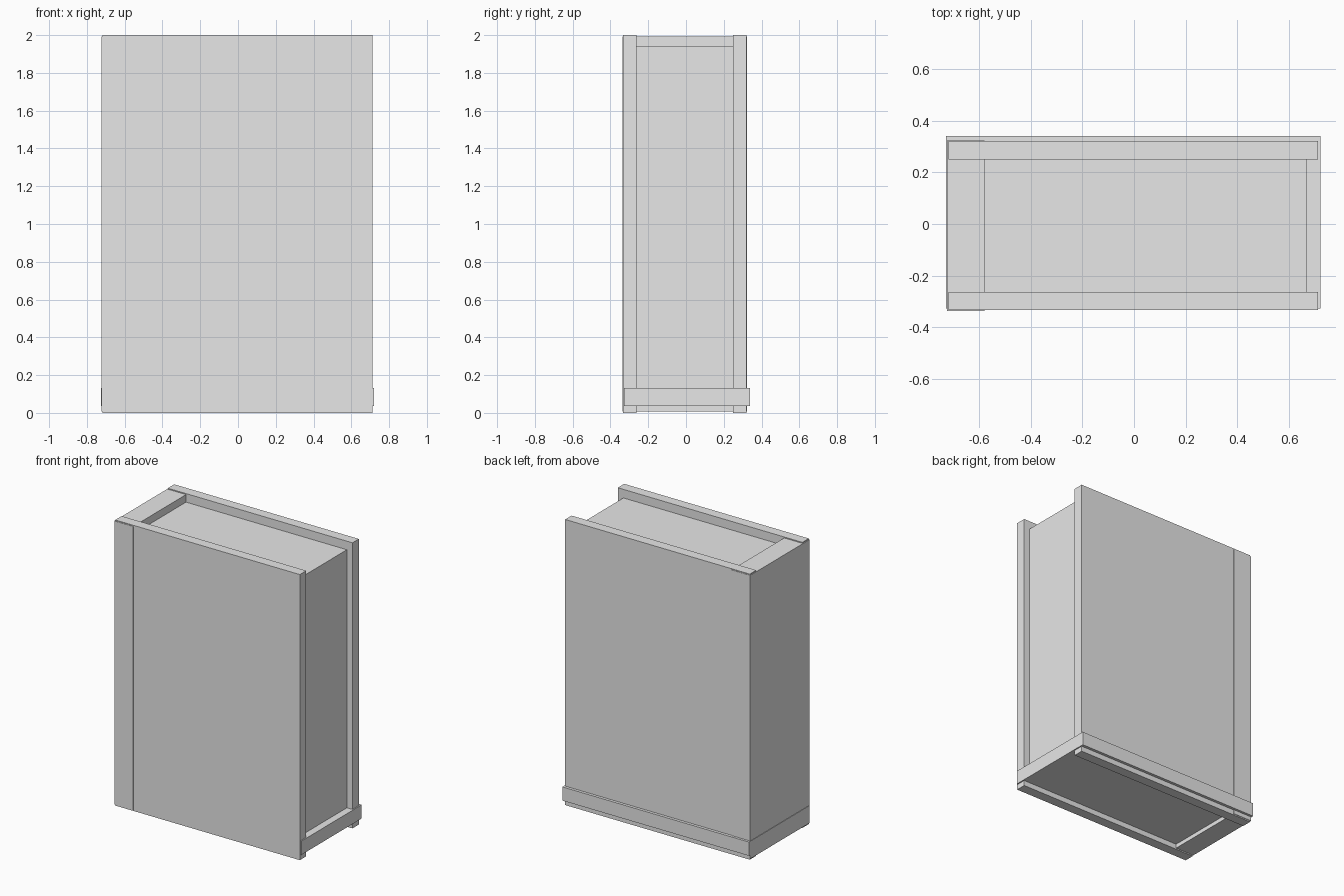
import bpy
import bmesh
from mathutils import Vector

cube = bpy.data.objects.get("Cube")
if cube:
    bpy.data.objects.remove(cube, do_unlink=True)

grey = bpy.data.materials.new("light grey")
grey.use_nodes = True
grey.diffuse_color = (0.8, 0.8, 0.8, 1)
grey.node_tree.nodes["Principled BSDF"].inputs["Base Color"].default_value = grey.diffuse_color


def box(name, low, high):
    """Axis-aligned box between two opposite corners."""
    low, high = Vector(low), Vector(high)
    bm = bmesh.new()
    bmesh.ops.create_cube(bm, size=1)
    bmesh.ops.scale(bm, vec=high - low, verts=bm.verts)
    bmesh.ops.translate(bm, vec=(low + high) / 2, verts=bm.verts)
    mesh = bpy.data.meshes.new(name)
    bm.to_mesh(mesh)
    bm.free()
    mesh.materials.append(grey)
    obj = bpy.data.objects.new(name, mesh)
    bpy.context.collection.objects.link(obj)
    return obj


# Two hard covers of equal outline
for name, y_low, y_high in (("front_cover", -0.333, -0.262),
                            ("back_cover", 0.249, 0.32)):
    box(name, (-0.718, y_low, 0), (0.712, y_high, 2))

# Spine, standing slightly proud of both covers
box("spine", (-0.723, -0.336, 0.008), (-0.577, 0.323, 1.993))

# Page block, set back from the cover edges
box("page_block", (-0.577, -0.262, 0.06), (0.669, 0.249, 1.94))

# Band around the foot, set behind the face of the front cover
box("foot_band", (-0.726, -0.327, 0.037), (0.72, 0.34, 0.133))
